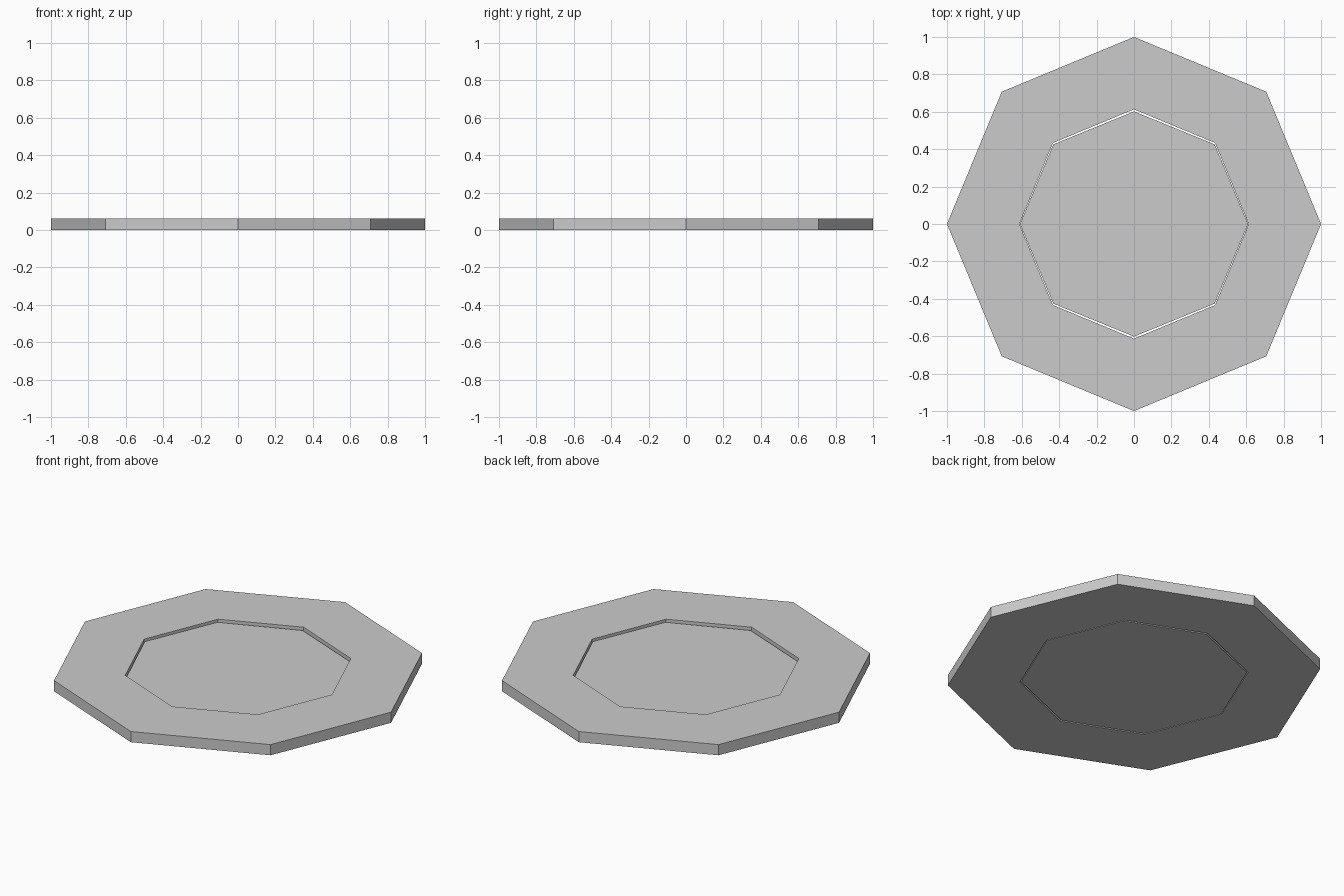
import bpy, bmesh, math

if "Cube" in bpy.data.objects:
    bpy.data.objects.remove(bpy.data.objects["Cube"])


def octagon(bm, rx, ry, z):
    return [bm.verts.new((rx * math.cos(i * math.pi / 4),
                          ry * math.sin(i * math.pi / 4), z)) for i in range(8)]


def bridge(bm, a, b):
    for i in range(8):
        j = (i + 1) % 8
        bm.faces.new((a[i], a[j], b[j], b[i]))


def finish(bm, name):
    bmesh.ops.recalc_face_normals(bm, faces=bm.faces)
    mesh = bpy.data.meshes.new(name)
    bm.to_mesh(mesh)
    bm.free()
    bpy.context.collection.objects.link(bpy.data.objects.new(name, mesh))


# Outer octagonal rim with an open centre
H = 0.063
bm = bmesh.new()
loops = [octagon(bm, r, r, z) for r, z in
         ((1, 0), (1, H), (0.613, H), (0.613, 0))]
for k in range(4):
    bridge(bm, loops[k], loops[(k + 1) % 4])
finish(bm, "outer_rim")

# Inset centre plate, slightly recessed and loose in the hole
bm = bmesh.new()
low = octagon(bm, 0.61, 0.602, 0.0)
high = octagon(bm, 0.61, 0.602, 0.048)
bridge(bm, low, high)
bm.faces.new(low)
bm.faces.new(high)
finish(bm, "centre_plate")
